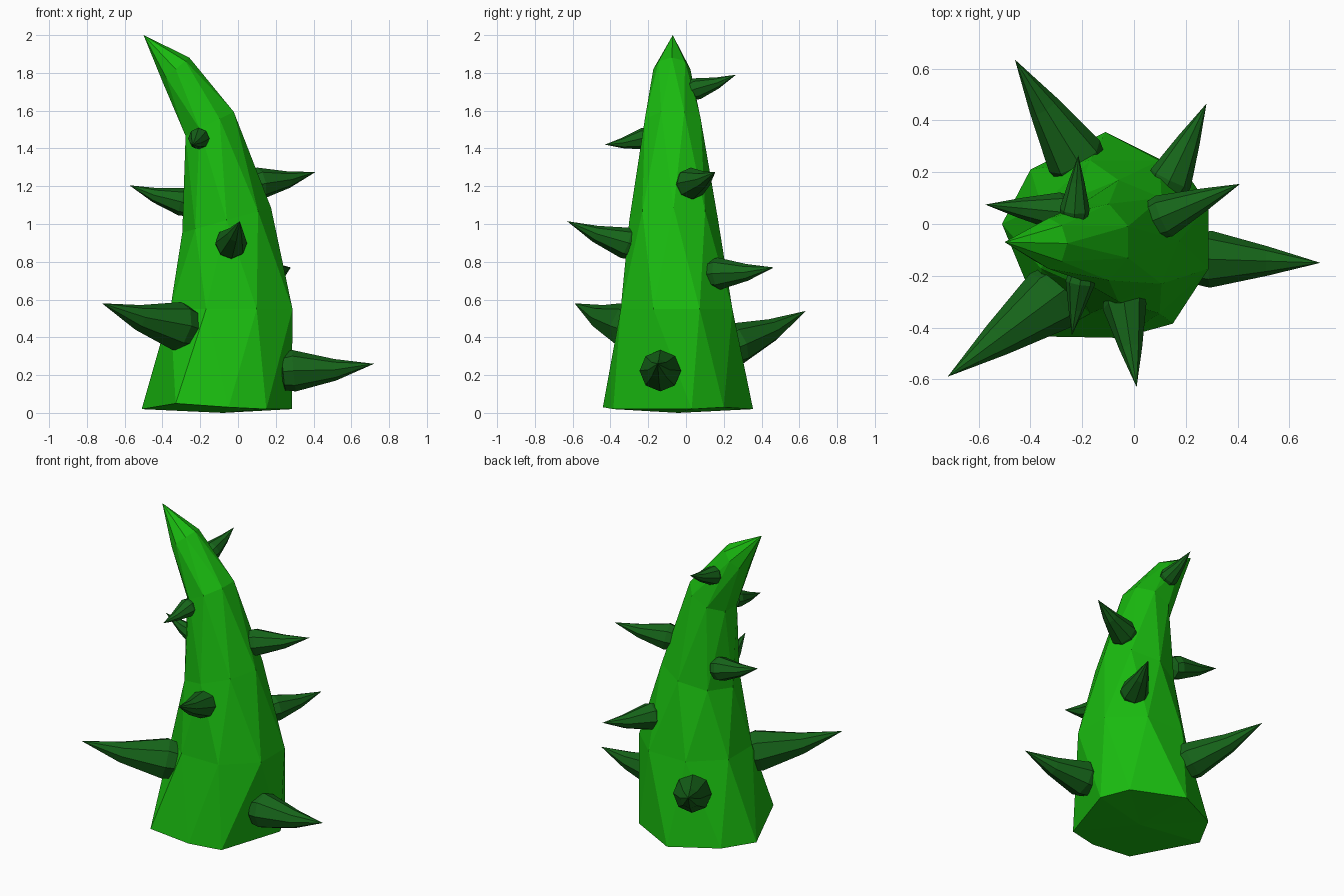
import bpy
from math import cos, sin, tau
from mathutils import Vector

if "Cube" in bpy.data.objects:
    bpy.data.objects.remove(bpy.data.objects["Cube"])

SIDES = 8


def material(name, color):
    m = bpy.data.materials.new(name)
    m.diffuse_color = color
    m.use_nodes = True
    m.node_tree.nodes["Principled BSDF"].inputs["Base Color"].default_value = m.diffuse_color
    return m


def add_object(name, verts, faces, mat):
    mesh = bpy.data.meshes.new(name)
    mesh.from_pydata([tuple(v) for v in verts], [], faces)
    mesh.update()
    mesh.materials.append(mat)
    obj = bpy.data.objects.new(name, mesh)
    bpy.context.collection.objects.link(obj)
    return obj


def skin(rings, start, end, twisted=False):
    """Triangulated skin over equal rings, closed by a fan at both ends."""
    verts = [Vector(v) for ring in rings for v in ring] + [Vector(start), Vector(end)]
    bottom, tip = len(verts) - 2, len(verts) - 1
    last = (len(rings) - 1) * SIDES
    faces = []
    for i in range(SIDES):
        j = (i + 1) % SIDES
        faces += [(j, i, bottom), (last + i, last + j, tip)]
        for k in range(len(rings) - 1):
            a, b = k * SIDES, (k + 1) * SIDES
            if not twisted:
                faces.append((a + i, a + j, b + j, b + i))
            elif k % 2 == 0:
                faces += [(a + i, a + j, b + i), (a + j, b + j, b + i)]
            else:
                faces += [(a + i, b + j, b + i), (a + i, a + j, b + j)]
    return verts, faces


green = material("body_green", (0.01, 0.5, 0.005, 1))
dark = material("spike_green", (0.008, 0.13, 0.01, 1))

# Bent body: uneven foot outline, then tilted rings with alternate half-step twist
foot = [(0.285, 0.03, 0.02), (0.2, 0.2, 0.03), (-0.11, 0.355, 0.02), (-0.4, 0.21, 0.03),
        (-0.51, 0.0, 0.02), (-0.33, -0.435, 0.05), (-0.05, -0.44, 0.03), (0.15, -0.385, 0.02)]
# centre x, y, z, radius x, radius y, tilt along x
sections = [(-0.035, -0.05, 0.55, 0.35, 0.32, 0.0),
            (-0.06, -0.065, 1.02, 0.235, 0.235, 0.28),
            (-0.15, -0.07, 1.53, 0.138, 0.16, 0.5),
            (-0.33, -0.075, 1.82, 0.072, 0.098, 0.85)]
rings = [foot]
for k, (cx, cy, cz, rx, ry, tilt) in enumerate(sections):
    ring = []
    for i in range(SIDES):
        a = tau * (i + (0.5 if k % 2 == 0 else 0)) / SIDES
        ring.append((cx + rx * cos(a), cy + ry * sin(a), cz + tilt * rx * cos(a)))
    rings.append(ring)
add_object("body", *skin(rings, (-0.08, -0.04, 0.0), (-0.5, -0.07, 2.0), True), green)


# Thorns: slightly upturned cones sunk into the body
def thorn(name, base, tip, radius):
    base, tip = Vector(base), Vector(tip)
    axis = (tip - base).normalized()
    side = axis.cross(Vector((0, 0, 1))).normalized()
    up = side.cross(axis)
    length = (tip - base).length
    loops = []
    for t, scale, sag in ((-0.04, 0.9, 0), (0.08, 1.0, 0), (0.55, 0.52, 0.03)):
        c = base + axis * length * t - up * length * sag
        loops.append([c + radius * scale * (side * cos(tau * i / SIDES) + up * sin(tau * i / SIDES))
                      for i in range(SIDES)])
    verts, faces = skin(loops, base - axis * length * 0.1, tip)
    add_object(name, verts, [f[::-1] for f in faces], dark)


thorn("thorn_front_left", (-0.29, -0.27, 0.45), (-0.72, -0.59, 0.58), 0.13)
thorn("thorn_right_low", (0.26, -0.135, 0.22), (0.72, -0.15, 0.26), 0.11)
thorn("thorn_back_left", (-0.21, 0.23, 0.35), (-0.46, 0.635, 0.54), 0.115)
thorn("thorn_back_right", (0.13, 0.15, 0.735), (0.28, 0.465, 0.77), 0.085)
thorn("thorn_front_mid", (-0.04, -0.29, 0.89), (0.01, -0.63, 1.015), 0.085)
thorn("thorn_right_high", (0.09, 0.02, 1.21), (0.41, 0.155, 1.275), 0.085)
thorn("thorn_left", (-0.27, 0.045, 1.11), (-0.575, 0.075, 1.205), 0.075)
thorn("thorn_front_high", (-0.205, -0.21, 1.455), (-0.24, -0.43, 1.42), 0.057)
thorn("thorn_back_high", (-0.23, 0.04, 1.71), (-0.215, 0.265, 1.79), 0.058)
